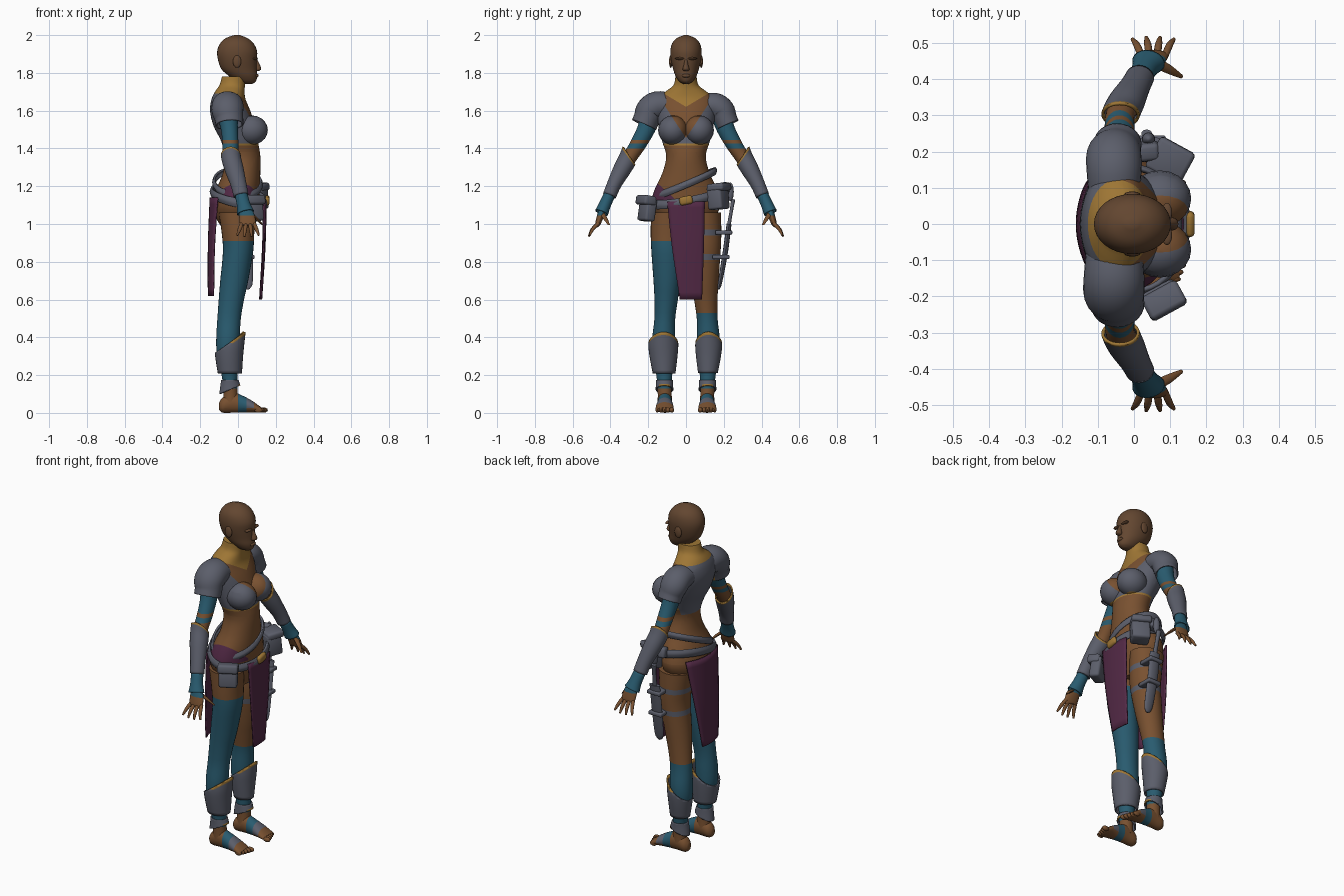
import bpy, bmesh, math
from mathutils import Vector, Matrix

cube = bpy.data.objects.get("Cube")
if cube:
    bpy.data.objects.remove(cube, do_unlink=True)

PALETTE = {
    "skin": (.19, .082, .03), "head_skin": (.125, .062, .03), "grey_leather": (.105, .112, .145),
    "teal_cloth": (.022, .105, .16), "maroon_cloth": (.085, .022, .06), "gold": (.34, .18, .035),
}
MATERIALS = {}
for label, rgb in PALETTE.items():
    material = bpy.data.materials.new(label)
    material.use_nodes = True
    material.diffuse_color = (*rgb, 1)
    material.node_tree.nodes["Principled BSDF"].inputs["Base Color"].default_value = (*rgb, 1)
    MATERIALS[label] = material
X, Y, Z = Vector((1, 0, 0)), Vector((0, 1, 0)), Vector((0, 0, 1))
parts = []


def finish(bm, name, paint, cuts=(), side=1, thickness=0):
    """Cut the colour borders, paint faces by rule, mirror if needed and link."""
    for point, normal in cuts:
        geometry = bm.verts[:] + bm.edges[:] + bm.faces[:]
        bmesh.ops.bisect_plane(bm, geom=geometry, plane_co=point, plane_no=normal)
    slots, unwanted = [], []
    for face in bm.faces:
        label = paint(face.calc_center_median()) if callable(paint) else paint
        if label is None:
            unwanted.append(face)
            continue
        if label not in slots:
            slots.append(label)
        face.material_index = slots.index(label)
        face.smooth = True
    bmesh.ops.delete(bm, geom=unwanted, context="FACES")
    for vert in bm.verts:
        vert.co.y *= side
    bmesh.ops.recalc_face_normals(bm, faces=bm.faces[:])
    mesh = bpy.data.meshes.new(name)
    bm.to_mesh(mesh)
    bm.free()
    for label in slots:
        mesh.materials.append(MATERIALS[label])
    obj = bpy.data.objects.new(name, mesh)
    bpy.context.collection.objects.link(obj)
    if thickness:
        solid = obj.modifiers.new("thickness", "SOLIDIFY")
        solid.thickness, solid.offset = thickness, -1
    parts.append(obj)
    return obj


def smooth_rings(rings, steps):
    """Catmull-Rom interpolation of the control rings."""
    pts = [Vector(r) for r in rings]
    pts = [pts[0]] + pts + [pts[-1]]
    dense = []
    for a, b, c, d in zip(pts, pts[1:], pts[2:], pts[3:]):
        for k in range(steps):
            t = k / steps
            dense.append((b * 2 + (c - a) * t + (a * 2 - b * 5 + c * 4 - d) * t**2
                          + (b * 3 - a - c * 3 + d) * t**3) * .5)
    return dense + [pts[-1]]


def loft(name, rings, paint, cuts=(), axis=None, side=1, shell=0, sides=28, steps=4):
    """Skin elliptical rings (x, y, z, radius, radius) along a path."""
    dense = smooth_rings(rings, steps)
    centres = [Vector(p[:3]) for p in dense]
    bm, loops = bmesh.new(), []
    for i, p in enumerate(dense):
        t = axis or (centres[min(i + 1, len(dense) - 1)] - centres[max(i - 1, 0)]).normalized()
        u = Y if axis == X else (X - t * t.x).normalized()
        v = t.cross(u)
        angles = [math.tau * k / sides for k in range(sides)]
        loops.append([bm.verts.new(centres[i] + u * p[3] * math.cos(a) + v * p[4] * math.sin(a))
                      for a in angles])
    for low, high in zip(loops, loops[1:]):
        for k in range(sides):
            j = (k + 1) % sides
            bm.faces.new((low[k], low[j], high[j], high[k]))
    if not shell:
        bm.faces.new(loops[0])
        bm.faces.new(loops[-1])
    return finish(bm, name, paint, cuts, side, shell)


def spans(rows):
    """Turn (z, back, front, half width) into rings."""
    return [((b + f) / 2, 0, z, (f - b) / 2, w) for z, b, f, w in rows]


def ball(name, centre, radii, paint, cuts=(), side=1, segments=20):
    bm = bmesh.new()
    place = Matrix.Translation(centre) @ Matrix.Diagonal((*radii, 1))
    bmesh.ops.create_uvsphere(bm, u_segments=segments, v_segments=segments // 2, radius=1, matrix=place)
    return finish(bm, name, paint, cuts, side)


def box(name, centre, size, turn, paint, bevel=.012):
    bm = bmesh.new()
    place = Matrix.Translation(centre) @ Matrix.Rotation(turn[0], 4, "Z") @ Matrix.Rotation(turn[1], 4, "X")
    bmesh.ops.create_cube(bm, size=1, matrix=place @ Matrix.Diagonal((*size, 1)))
    bmesh.ops.bevel(bm, geom=bm.edges[:], offset=bevel, segments=2, affect="EDGES", profile=.5)
    return finish(bm, name, paint)


def level(z):
    return ((0, 0, z), Z)


# Torso with collar, top and hip wrap
def torso_paint(c):
    front, a = c.x > -.03, abs(c.y)
    if c.z > 1.69 or (front and c.z - .6 * a > 1.62):
        return "gold"
    if front and a < .66 * (c.z - 1.455):
        return "skin"
    if c.z > (1.425 if front else 1.38):
        return "grey_leather"
    if front and c.z > 1.415:
        return "gold"
    if c.y < -.06 and c.z > 1.12 and c.z + .9 * c.y < 1.08:
        return "maroon_cloth"
    return "skin"


neckline = [((0, 0, 1.455), (0, 1, s * .66)) for s in (1, -1)]
neckline += [((0, 0, 1.62), (0, s * .6, 1)) for s in (1, -1)]
hems = [level(1.69), level(1.425), level(1.415), level(1.38), ((-.03, 0, 0), X)]
loft("torso", spans([
    (.95, -.06, .06, .07), (1.02, -.11, .09, .14), (1.1, -.13, .11, .183), (1.18, -.115, .115, .167),
    (1.27, -.08, .118, .125), (1.36, -.07, .118, .105), (1.44, -.09, .105, .127), (1.52, -.13, .09, .145),
    (1.6, -.148, .065, .16), (1.66, -.14, .04, .155), (1.7, -.122, .035, .11), (1.735, -.098, .037, .066),
    (1.78, -.085, .045, .056)]), torso_paint, neckline + hems + [((0, 0, 1.08), (0, .9, 1)), level(1.12)],
    axis=Z, sides=40)

# Head and face
loft("head", spans([
    (1.742, .03, .075, .015), (1.755, -.01, .095, .036), (1.785, -.05, .102, .056), (1.82, -.088, .1, .068),
    (1.87, -.106, .1, .08), (1.915, -.11, .101, .083), (1.955, -.095, .083, .074), (1.983, -.066, .052, .05),
    (2, -.02, .01, .01)]), "head_skin", axis=Z, sides=32)
loft("nose", [(.09, 0, 1.87, .012, .008), (.1, 0, 1.845, .015, .011), (.106, 0, 1.82, .017, .018),
              (.1, 0, 1.81, .01, .012)], "head_skin", axis=Z, sides=12)
ball("lips", (.098, 0, 1.785), (.011, .022, .01), "head_skin")
for side, word in ((1, "left"), (-1, "right")):
    ball(word + "_ear", (-.005, .081, 1.86), (.022, .009, .033), "head_skin", side=side)
    ball(word + "_brow", (.091, .032, 1.876), (.014, .026, .007), "head_skin", side=side)
    ball(word + "_cup", (.072, .07, 1.497), (.086, .078, .078), torso_paint, neckline + hems, side)


# Colour rules for the limbs
def arm_paint(c):
    if 1.445 < c.z < 1.6 or 1.4 < c.z < 1.425 or 1.045 < c.z < 1.18:
        return "teal_cloth"
    return "skin"


def pad_paint(c):
    return "gold" if c.z + .9 * (c.y - .2) < 1.535 and abs(c.x + .05) < .02 else "grey_leather"


def bracer_paint(c):
    gap = 1.36 + 1.4 * (c.y - .3) - c.z
    if gap < 0:
        return None
    return "gold" if gap < .015 else "grey_leather"


def greave_paint(c):
    gap = .405 + .75 * c.x - c.z
    if gap < 0:
        return None
    return "gold" if gap < .015 and c.x > -.04 else "grey_leather"


def ankle_paint(c):
    gap = c.z - .14 - .4 * c.x
    if gap < 0:
        return None
    return "gold" if gap < .01 and c.x > 0 else "grey_leather"


def foot_paint(c):
    if .0 < c.x < .045:
        return "teal_cloth"
    return "grey_leather" if .045 <= c.x < .085 and c.z > .025 else "skin"


def right_leg_paint(c):
    return "teal_cloth" if .13 < c.z < .91 else "skin"


def left_leg_paint(c):
    if .94 < c.z < .97 or .81 < c.z < .84:
        return "grey_leather"
    return "teal_cloth" if .13 < c.z < .53 else "skin"


for side, word in ((1, "left"), (-1, "right")):
    # Arm, shoulder pad and bracer
    loft(word + "_arm", [
        (-.06, .14, 1.63, .06, .05), (-.055, .18, 1.58, .055, .052), (-.045, .212, 1.5, .045, .047),
        (-.04, .255, 1.42, .042, .042), (-.038, .3, 1.35, .04, .038), (-.02, .335, 1.29, .04, .038),
        (.005, .385, 1.2, .034, .03), (.03, .43, 1.1, .027, .021), (.045, .45, 1.05, .04, .019),
        (.053, .467, 1, .042, .014), (.053, .47, .99, .03, .008)], arm_paint,
        [level(z) for z in (1.445, 1.4, 1.425, 1.045, 1.18)], side=side)
    loft(word + "_shoulder_pad", [
        (-.055, .08, 1.625, .07, .06), (-.055, .15, 1.627, .076, .068), (-.055, .19, 1.6, .076, .068),
        (-.048, .207, 1.56, .068, .062), (-.045, .222, 1.525, .066, .061)], pad_paint,
        [((0, .2, 1.535), (0, .9, 1))], side=side, shell=.008)
    loft(word + "_bracer", [
        (-.04, .28, 1.41, .056, .052), (-.036, .305, 1.35, .052, .05), (-.02, .338, 1.29, .05, .047),
        (.003, .38, 1.21, .042, .038), (.016, .405, 1.15, .04, .036)], bracer_paint,
        [((0, .3, 1.36), (0, 1.4, -1)), ((0, .3, 1.345), (0, 1.4, -1))], side=side, shell=.008)
    loft(word + "_cuff", [
        (.018, .407, 1.15, .034, .03), (.03, .43, 1.1, .036, .032), (.04, .447, 1.06, .046, .036)],
        "teal_cloth", side=side, shell=.006)
    # Fingers and thumb
    for k in range(4):
        spread = k / 3 - .5
        reach = .075 - .03 * spread * spread
        loft(f"{word}_finger_{k + 1}", [
            (.053 + .064 * spread, .463, 1.005, .01, .01),
            (.053 + .09 * spread, .463 + reach * .45, .972, .01, .009),
            (.053 + .115 * spread, .463 + reach * .7, 1 - reach * .9, .005, .005)],
            "skin", side=side, sides=10)
    loft(word + "_thumb", [(.06, .445, 1.06, .014, .014), (.095, .428, 1.03, .012, .013),
                           (.13, .408, .995, .005, .006)], "skin", axis=-Z, side=side, sides=10)
    # Leg, greave and ankle guard
    loft(word + "_leg", [
        (-.005, .1, 1.06, .098, .085), (0, .097, .95, .086, .09), (0, .097, .85, .08, .086),
        (-.02, .1, .7, .074, .072), (-.035, .105, .6, .067, .062), (-.047, .112, .5, .062, .055),
        (-.053, .118, .4, .062, .06), (-.055, .118, .32, .057, .057), (-.045, .115, .2, .042, .042),
        (-.04, .113, .12, .037, .037), (-.04, .112, .05, .04, .038)],
        left_leg_paint if side > 0 else right_leg_paint,
        [level(z) for z in (.94, .97, .81, .84, .91, .53, .13)], axis=-Z, side=side)
    loft(word + "_greave", [
        (-.045, .118, .45, .08, .06), (-.047, .12, .37, .073, .071), (-.047, .119, .3, .066, .066),
        (-.043, .116, .21, .056, .052)], greave_paint,
        [((0, 0, .405), (.75, 0, -1)), ((0, 0, .39), (.75, 0, -1))], axis=-Z, side=side, shell=.008)
    loft(word + "_ankle_guard", [
        (-.043, .115, .175, .046, .045), (-.04, .114, .14, .054, .046), (-.036, .113, .085, .065, .05)],
        ankle_paint, [((0, 0, .14), (-.4, 0, 1)), ((0, 0, .15), (-.4, 0, 1))],
        axis=-Z, side=side, shell=.008)
    # Foot and toes
    loft(word + "_foot", [
        (-.1, .112, .035, .015, .02), (-.08, .112, .042, .034, .041), (-.03, .112, .055, .038, .054),
        (.02, .112, .047, .04, .046), (.07, .113, .034, .046, .033), (.11, .113, .02, .048, .019),
        (.125, .113, .016, .042, .012)], foot_paint,
        [((x, 0, 0), X) for x in (0, .045, .085)] + [level(.025)], axis=X, side=side)
    for k in range(5):
        ball(f"{word}_toe_{k + 1}", (.136 - .007 * k, .076 + .019 * k, .015),
             (.022, .013 - .001 * k, .014), "skin", side=side, segments=12)


# Belts
def belt(name, x, z, radius_x, radius_y, half, slope_x, slope_y):
    rows = [(x, 0, z + half * k, radius_x - .008 * k * k, radius_y - .008 * k * k) for k in (-1, 0, 1)]
    obj = loft(name, rows, "grey_leather", axis=Z, shell=.012, sides=40)
    for vert in obj.data.vertices:
        vert.co.z += slope_x * vert.co.x + slope_y * vert.co.y


belt("upper_belt", -.002, 1.215, .135, .165, .02, -.05, .42)
belt("lower_belt", .003, 1.145, .153, .195, .024, -.18, .18)
box("buckle", (.155, 0, 1.125), (.025, .07, .045), (0, .2), "gold")

# Pouches and small hip items
box("right_pouch", (.08, -.205, 1.075), (.1, .06, .12), (.5, -.15), "grey_leather")
box("right_pouch_flap", (.083, -.212, 1.125), (.112, .072, .05), (.5, -.15), "grey_leather")
box("left_pouch", (.1, .17, 1.14), (.1, .085, .125), (-.5, .1), "grey_leather")
box("left_pouch_flap", (.1, .175, 1.195), (.11, .098, .04), (-.5, .1), "grey_leather")
box("hip_roll", (.03, .2, 1.19), (.08, .05, .06), (.1, .2), "grey_leather")
ball("hip_bottle", (.04, .235, 1.17), (.018, .018, .05), "grey_leather")


# Hanging cloth panels
def panel(name, rows, bow):
    bm, grid = bmesh.new(), []
    for x, left, z, right, _ in smooth_rings(rows, 5):
        ys = [left + (right - left) * k / 10 for k in range(11)]
        grid.append([bm.verts.new((x + bow * y * y, y, z)) for y in ys])
    for low, high in zip(grid, grid[1:]):
        for k in range(10):
            bm.faces.new((low[k], low[k + 1], high[k + 1], high[k]))
    finish(bm, name, "maroon_cloth", thickness=.008)


panel("front_cloth", [(.152, -.1, 1.12, .1, 0), (.146, -.075, .88, .095, 0), (.128, -.033, .6, .085, 0)], -1.2)
panel("back_cloth", [(-.15, -.14, 1.14, .15, 0), (-.16, -.125, .88, .11, 0), (-.16, -.115, .62, .06, 0)], 2)

# Sheathed blade on the left thigh
loft("sheath", [(.045, .228, 1, .034, .013), (.045, .208, .85, .034, .014), (.05, .18, .69, .028, .011),
                (.055, .172, .655, .008, .005)], "grey_leather", sides=12)
loft("blade_handle", [(.045, .226, .99, .014, .01), (.04, .24, 1.07, .012, .009), (.035, .25, 1.13, .015, .011)],
     "grey_leather", sides=12)
for z, y in ((.955, .2), (.825, .185)):
    box("sheath_strap", (.045, y, z), (.085, .09, .022), (0, 0), "grey_leather", .006)

# Smooth shading with sharp creases
for obj in parts:
    obj.select_set(True)
bpy.context.view_layer.objects.active = parts[0]
bpy.ops.object.shade_smooth_by_angle(angle=math.radians(50))
